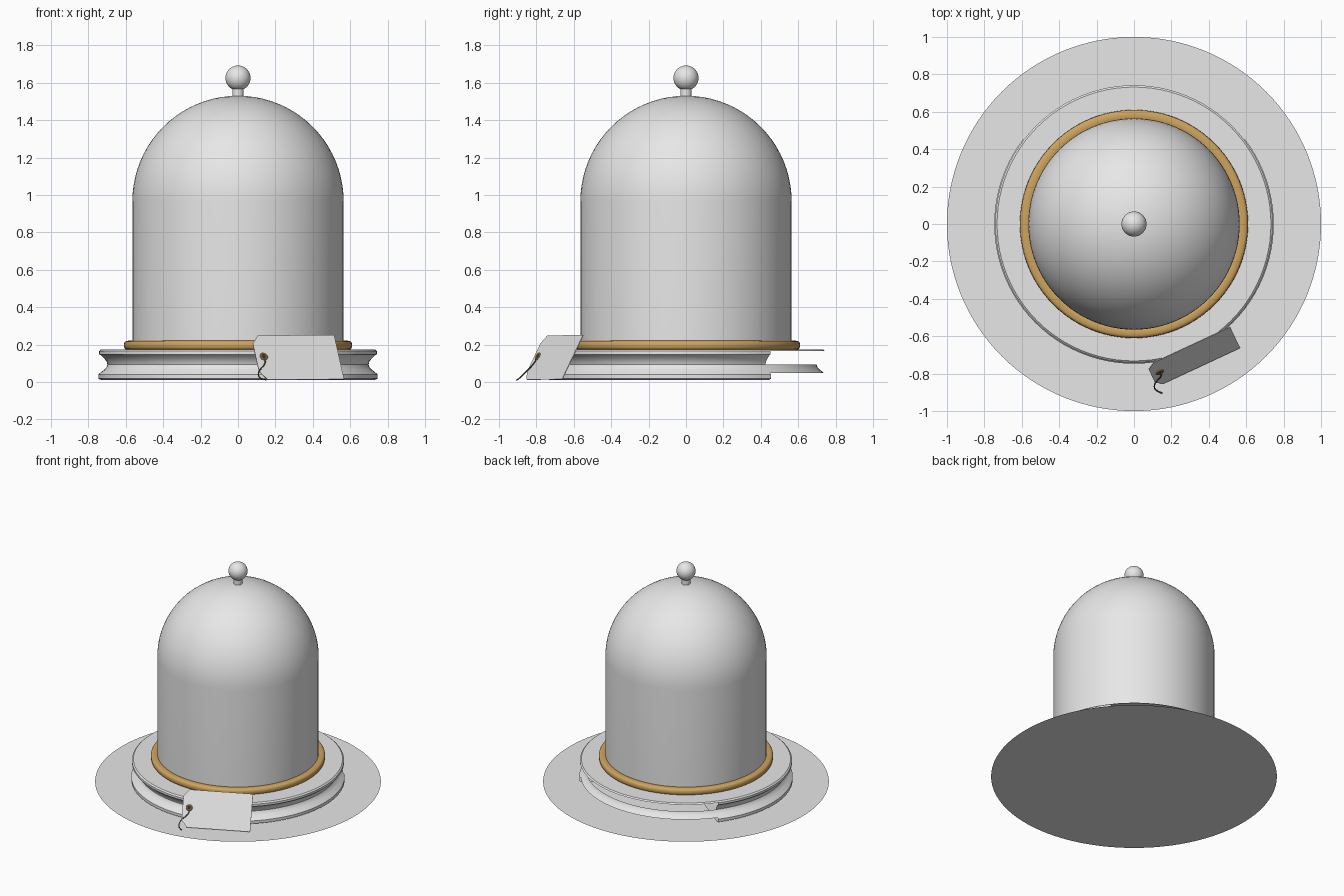
import bpy, bmesh, math
from mathutils import Vector

cube = bpy.data.objects.get("Cube")
if cube:
    bpy.data.objects.remove(cube, do_unlink=True)


def material(name, rgb):
    m = bpy.data.materials.new(name)
    m.use_nodes = True
    m.diffuse_color = (*rgb, 1)
    m.node_tree.nodes["Principled BSDF"].inputs["Base Color"].default_value = (*rgb, 1)
    return m


GREY = material("pale_grey", (0.8, 0.8, 0.8))
GOLD = material("brass", (0.62, 0.37, 0.11))
DARK = material("dark_string", (0.08, 0.07, 0.06))


def finish(name, bm, mat, smooth=True):
    mesh = bpy.data.meshes.new(name)
    bm.to_mesh(mesh)
    bm.free()
    ob = bpy.data.objects.new(name, mesh)
    bpy.context.collection.objects.link(ob)
    mesh.materials.append(mat)
    if smooth:
        bpy.ops.object.select_all(action="DESELECT")
        ob.select_set(True)
        bpy.context.view_layer.objects.active = ob
        bpy.ops.object.shade_smooth_by_angle(angle=math.radians(30))
    return ob


def lathe(profile, steps=96):
    """Revolve (radius, height) points, given from bottom to top, around z."""
    bm = bmesh.new()
    verts = [bm.verts.new((r, 0, z)) for r, z in profile]
    edges = [bm.edges.new(pair) for pair in zip(verts, verts[1:])]
    bmesh.ops.spin(bm, geom=verts + edges, axis=(0, 0, 1), cent=(0, 0, 0),
                   angle=math.tau, steps=steps)
    bmesh.ops.remove_doubles(bm, verts=bm.verts, dist=0.0001)
    bmesh.ops.recalc_face_normals(bm, faces=bm.faces)
    return bm


# Flat ground disc
bm = bmesh.new()
bmesh.ops.create_circle(bm, cap_ends=True, segments=128, radius=1)
finish("ground_disc", bm, GREY, smooth=False)

# Coved plinth, with its rear rims and upper cove left open
bm = lathe([(0, 0.01), (0.73, 0.01), (0.747, 0.018), (0.747, 0.04), (0.738, 0.048),
            (0.716, 0.065), (0.703, 0.08), (0.698, 0.093), (0.703, 0.11), (0.716, 0.126),
            (0.733, 0.143), (0.742, 0.148), (0.742, 0.165), (0.732, 0.174), (0, 0.174)])
gap = []
for f in bm.faces:
    c = f.calc_center_median()
    at_rear = abs(math.atan2(c.x, c.y)) < math.radians(51.5)
    if at_rear and (c.z < 0.048 or 0.093 < c.z < 0.165):
        gap.append(f)
bmesh.ops.delete(bm, geom=gap, context="FACES")
finish("plinth", bm, GREY)

# Rounded brass ring around the foot of the dome
ring = [(0.58 + 0.03 * math.copysign(abs(math.cos(a)) ** 0.7, math.cos(a)),
         0.196 + 0.025 * math.copysign(abs(math.sin(a)) ** 0.7, math.sin(a)))
        for a in (math.tau * i / 16 for i in range(17))]
finish("brass_ring", lathe(ring), GOLD)

# Bell-shaped dome
R, SPRING = 0.565, 0.965
arc = [(R * math.cos(a), SPRING + R * math.sin(a))
       for a in (math.pi / 2 * i / 20 for i in range(20))]
finish("dome", lathe([(R, 0.175)] + arc + [(0, SPRING + R)]), GREY)

# Knob and its neck
finish("knob_neck", lathe([(0.03, 1.52), (0.03, 1.58)], 32), GREY)
bm = bmesh.new()
bmesh.ops.create_uvsphere(bm, u_segments=40, v_segments=24, radius=0.067)
bmesh.ops.translate(bm, verts=bm.verts, vec=(0, 0, 1.625))
finish("knob", bm, GREY)

# Leaning tag with two clipped corners
corner = Vector((0.105, -0.738, 0.247))
along = Vector((0.408, 0.19, 0.002))
down = Vector((0.053, -0.112, -0.236))
normal = down.cross(along).normalized()


def on_tag(u, v, lift=0.0):
    return corner + along * u + down * v + normal * lift


bm = bmesh.new()
outline = [(-0.09, 0.18), (0, 0), (1, 0), (1, 1), (0, 1), (-0.09, 0.82)]
face = bm.faces.new([bm.verts.new(on_tag(u, v)) for u, v in outline])
extruded = bmesh.ops.extrude_face_region(bm, geom=[face], use_keep_orig=True)
bmesh.ops.translate(bm, vec=normal * 0.004,
                    verts=[g for g in extruded["geom"] if isinstance(g, bmesh.types.BMVert)])
bmesh.ops.recalc_face_normals(bm, faces=bm.faces)
finish("tag", bm, GREY, smooth=False)

# Brass eyelet and the dark hole inside it
hole = on_tag(0.015, 0.48, 0.005)
turn = normal.to_track_quat("Z", "Y")
eyelet = [(0.017 + 0.006 * math.cos(a), 0.005 * math.sin(a))
          for a in (math.tau * i / 8 for i in range(9))]
ob = finish("tag_eyelet", lathe(eyelet, 24), GOLD)
bm = bmesh.new()
bmesh.ops.create_circle(bm, cap_ends=True, segments=24, radius=0.012)
hole_ob = finish("tag_hole", bm, DARK, smooth=False)
for o in (ob, hole_ob):
    o.location = hole
    o.rotation_mode = "QUATERNION"
    o.rotation_quaternion = turn

# Loose string trailing from the eyelet
curve = bpy.data.curves.new("tag_string", "CURVE")
curve.dimensions = "3D"
curve.bevel_depth = 0.0035
curve.bevel_resolution = 2
spline = curve.splines.new("BEZIER")
path = [hole, (0.145, -0.81, 0.105), (0.11, -0.86, 0.05), (0.115, -0.885, 0.025),
        (0.15, -0.905, 0.01)]
spline.bezier_points.add(len(path) - 1)
for p, co in zip(spline.bezier_points, path):
    p.co = co
    p.handle_left_type = p.handle_right_type = "AUTO"
curve.materials.append(DARK)
bpy.context.collection.objects.link(bpy.data.objects.new("tag_string", curve))
